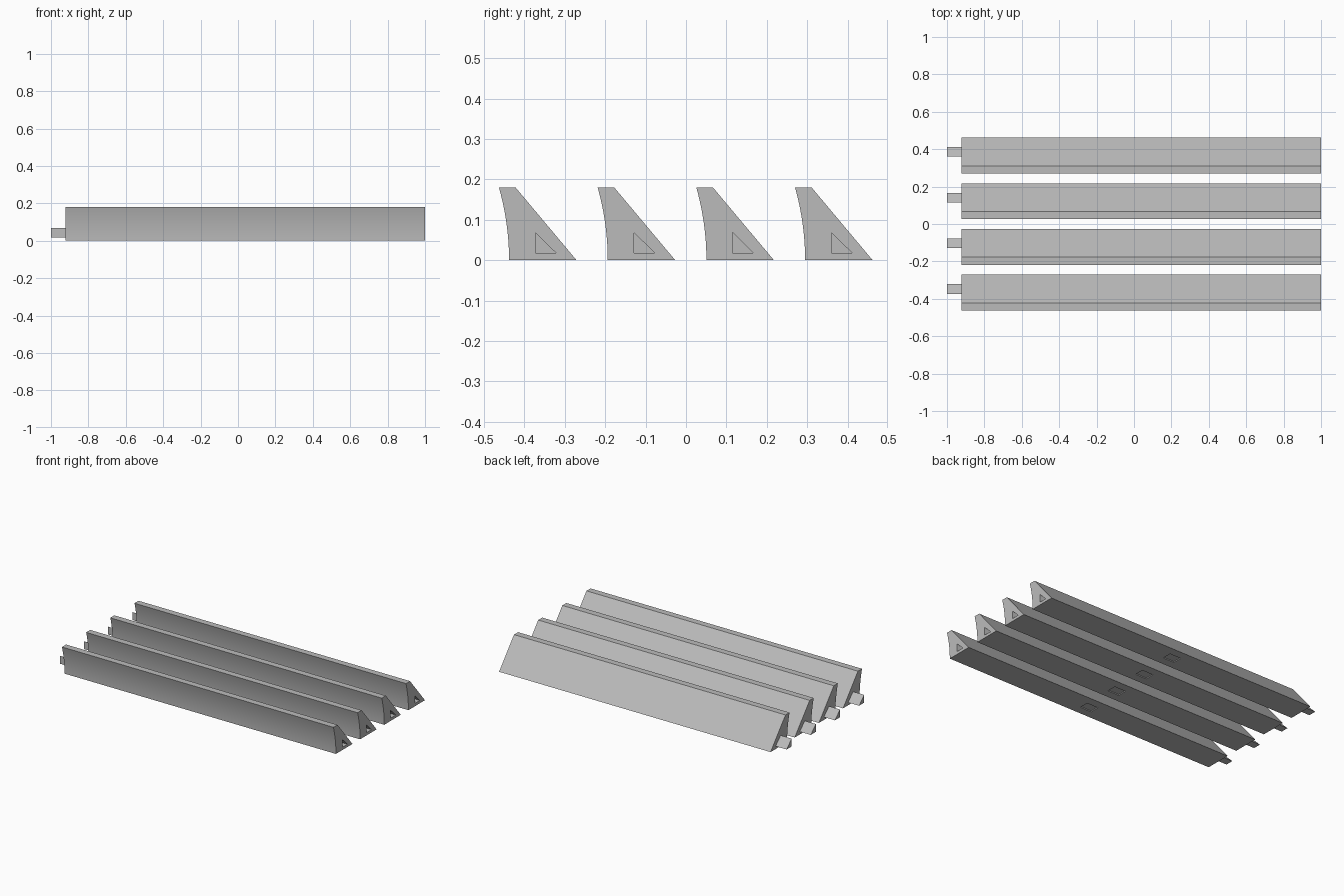
import bpy, bmesh

if "Cube" in bpy.data.objects:
    bpy.data.objects.remove(bpy.data.objects["Cube"])

SPACING, COUNT = 0.2443, 4
X0, X1, PEG_X = -0.922, 1.0, -1.0
H = 0.18

grey = bpy.data.materials.new("plain_grey")
grey.diffuse_color = (0.5, 0.5, 0.5, 1)
grey.use_nodes = True
grey.node_tree.nodes["Principled BSDF"].inputs["Base Color"].default_value = grey.diffuse_color


def prism(name, profile, xa, xb):
    """Extrude a (y, z) profile along x."""
    bm = bmesh.new()
    face = bm.faces.new([bm.verts.new((xa, y, z)) for y, z in profile])
    new = bmesh.ops.extrude_face_region(bm, geom=[face])["geom"]
    bmesh.ops.translate(bm, vec=(xb - xa, 0, 0),
                        verts=[v for v in new if isinstance(v, bmesh.types.BMVert)])
    bmesh.ops.recalc_face_normals(bm, faces=bm.faces[:])
    mesh = bpy.data.meshes.new(name)
    bm.to_mesh(mesh)
    bm.free()
    mesh.materials.append(grey)
    obj = bpy.data.objects.new(name, mesh)
    bpy.context.collection.objects.link(obj)
    return obj


def cut(target, cutter):
    cutter.hide_render = True
    cutter.hide_set(True)
    mod = target.modifiers.new("recess", "BOOLEAN")
    mod.operation, mod.solver, mod.object = "DIFFERENCE", "EXACT", cutter


for i in range(COUNT):
    off = i * SPACING

    # Rail section: concave front, narrow flat top, sloped back
    front = [(off - 0.438 - 0.025 * (k / 12) ** 2, H * k / 12) for k in range(13)]
    rail = prism("rail", front + [(off - 0.422, H), (off - 0.271, 0)], X0, X1)
    bpy.context.view_layer.objects.active = rail
    rail.select_set(True)
    bpy.ops.object.shade_smooth_by_angle(angle=0.5)
    rail.select_set(False)

    # Triangular joining peg and its matching socket
    tri = [(off - 0.373, 0.018), (off - 0.322, 0.018), (off - 0.373, 0.068)]
    prism("joining_peg", tri, PEG_X, X0)
    cut(rail, prism("socket_cutter", tri, X1 - 0.08, X1 + 0.02))

    # Shallow plain recess in the underside
    y0, y1 = off - 0.385, off - 0.325
    cut(rail, prism("underside_cutter",
                    [(y0, -0.02), (y1, -0.02), (y1, 0.006), (y0, 0.006)], -0.005, 0.075))
